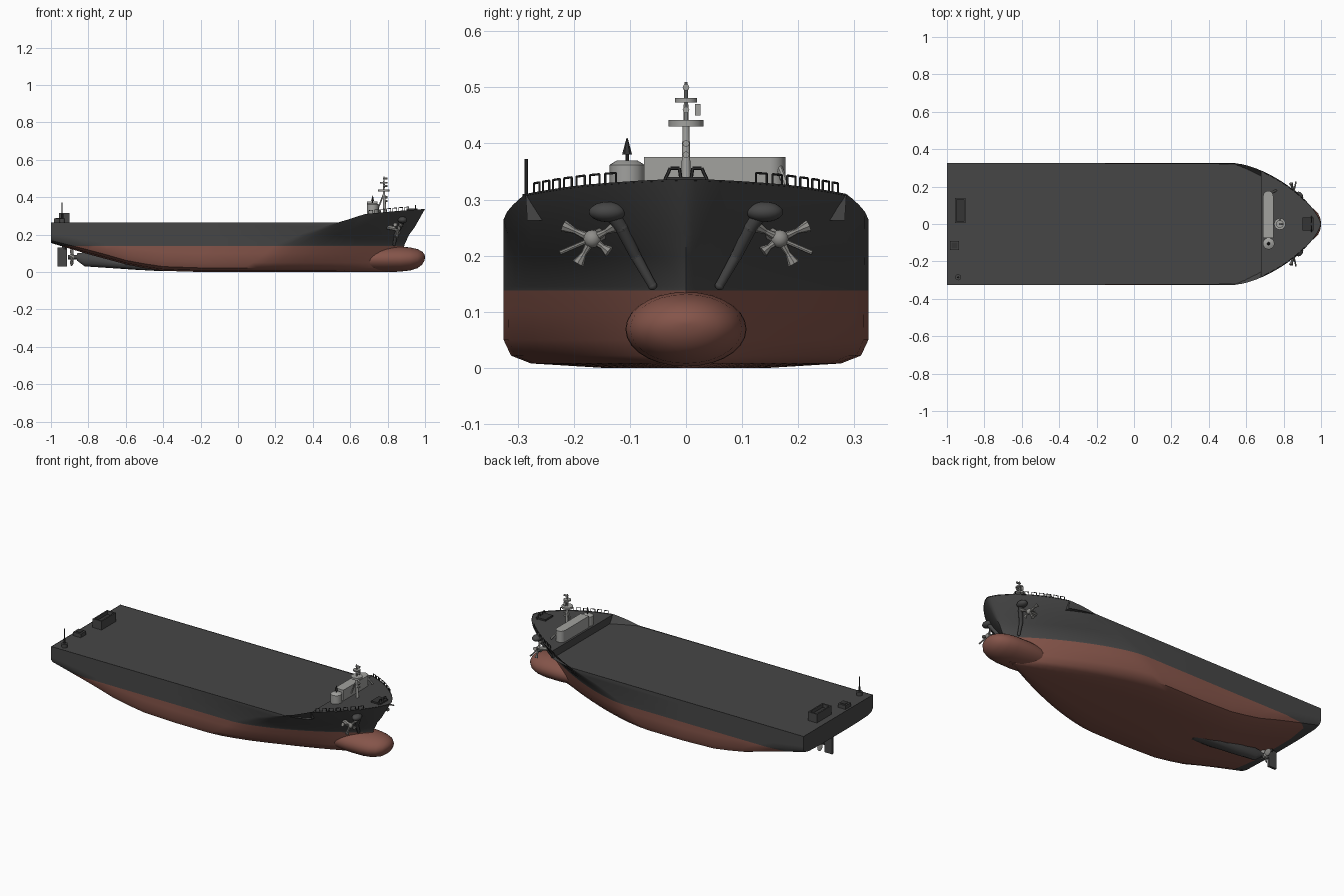
import bpy, bmesh, math
from mathutils import Vector, Matrix

if "Cube" in bpy.data.objects:
    bpy.data.objects.remove(bpy.data.objects["Cube"])


def material(name, rgb):
    m = bpy.data.materials.new(name)
    m.diffuse_color = (*rgb, 1)
    m.use_nodes = True
    m.node_tree.nodes["Principled BSDF"].inputs["Base Color"].default_value = m.diffuse_color
    return m


BLACK = material("hull_black", (0.062, 0.062, 0.062))
RED = material("antifouling_red", (0.235, 0.09, 0.068))
GREY = material("light_grey", (0.36, 0.36, 0.345))
STEEL = material("anchor_grey", (0.27, 0.265, 0.25))
DARK = material("dark_fittings", (0.035, 0.035, 0.035))


# ---- helpers ----
def finish(bm, name, mats, angle=35):
    me = bpy.data.meshes.new(name)
    bm.to_mesh(me)
    bm.free()
    for m in mats:
        me.materials.append(m)
    ob = bpy.data.objects.new(name, me)
    bpy.context.collection.objects.link(ob)
    bpy.ops.object.select_all(action='DESELECT')
    ob.select_set(True)
    bpy.context.view_layer.objects.active = ob
    bpy.ops.object.shade_smooth_by_angle(angle=math.radians(angle))
    return ob


def box(bm, x0, x1, y0, y1, z0, z1):
    mat = Matrix.Translation(((x0 + x1) / 2, (y0 + y1) / 2, (z0 + z1) / 2))
    bmesh.ops.create_cube(bm, size=1, matrix=mat @ Matrix.Diagonal((x1 - x0, y1 - y0, z1 - z0, 1)))


def rod(bm, p, q, r0, r1=None, n=8):
    p, q = Vector(p), Vector(q)
    d = q - p
    mat = Matrix.Translation((p + q) / 2) @ d.to_track_quat('Z', 'Y').to_matrix().to_4x4()
    bmesh.ops.create_cone(bm, cap_ends=True, segments=n, radius1=r0,
                          radius2=r0 if r1 is None else r1, depth=d.length, matrix=mat)


def path(bm, pts, r):
    for a, b in zip(pts, pts[1:]):
        rod(bm, a, b, r, n=6)


def ball(bm, c, s, n=12):
    bmesh.ops.create_uvsphere(bm, u_segments=n * 2, v_segments=n, radius=1,
                              matrix=Matrix.Translation(c) @ Matrix.Diagonal((*s, 1)))


def interp(x, pts):
    if x <= pts[0][0]:
        return pts[0][1]
    for (a, u), (b, v) in zip(pts, pts[1:]):
        if x <= b:
            return u + (v - u) * (x - a) / (b - a)
    return pts[-1][1]


def loft_rings(bm, rings):
    rows = [[bm.verts.new(p) for p in r] for r in rings]
    n = len(rows[0])
    for a, b in zip(rows, rows[1:]):
        for k in range(n):
            bm.faces.new((a[k], a[(k + 1) % n], b[(k + 1) % n], b[k]))
    bm.faces.new(rows[0])
    bm.faces.new(rows[-1])
    bmesh.ops.recalc_face_normals(bm, faces=bm.faces)


# ---- hull form ----
BEAM, DECK, WATER, STEP = 0.325, 0.265, 0.138, 0.68
KEEL = [(-1, .155), (-.9, .125), (-.8, .095), (-.55, .027), (-.4, .006), (-.2, 0)]
BILGE = [(-1, .185), (-.76, .14), (-.6, .09), (-.4, .058), (-.2, .05)]
SHEER = [(.54, DECK), (STEP, .31), (.85, .326), (1, .337)]
# each waterline: breadth factor, height, start of taper, stem position, fullness
LINES = [(0, 0, 0, .85, 1), (.45, 0, 0, .85, 1), (.85, .008, 0, .85, 1), (.96, .022, .03, .86, 1),
         (1, .05, .08, .87, 1), (1, .1, .15, .88, .95), (1, .145, .2, .89, .92),
         (1, .2, .33, .915, .85), (1, .24, .45, .945, .78), (1, DECK, .54, 1, .7)]
AFT = [-1, -.9, -.8, -.7, -.6, -.5, -.4, -.2]
BOW = sorted([1 - (1 - k / 18) ** 1.6 for k in range(19)] + [(STEP - .54) / .46])


def hull_point(line, i):
    f, z, xs, xe, full = line
    if i < len(AFT):
        x = AFT[i]
        zk, zb = interp(x, KEEL), interp(x, BILGE)
        if z <= .05:
            z = zk + z / .05 * (zb - zk)
        else:
            z = zb + (z - .05) / (DECK - .05) * (DECK - zb)
        return x, BEAM * f, z
    t = BOW[i - len(AFT)]
    x = xs + (xe - xs) * t
    y = BEAM * f * max(0, 1 - t ** 1.5) ** full
    return x, y, interp(x, SHEER) if z == DECK else z


def edge(x):
    return BEAM * (1 - max(0, (x - .54) / .46) ** 1.5) ** .7


# hull shell, split at the waterline into red and black
bm = bmesh.new()
grid = []
for i in range(len(AFT) + len(BOW)):
    half = [hull_point(l, i) for l in LINES]
    sec = [(x, -y, z) for x, y, z in reversed(half[1:])] + half
    grid.append([bm.verts.new(p) for p in sec])
for a, b in zip(grid, grid[1:]):
    for j in range(len(a) - 1):
        bm.faces.new((a[j], a[j + 1], b[j + 1], b[j]))
bm.faces.new(list(reversed(grid[0])))
bmesh.ops.remove_doubles(bm, verts=bm.verts, dist=1e-5)
bmesh.ops.bisect_plane(bm, geom=bm.verts[:] + bm.edges[:] + bm.faces[:],
                       plane_co=(0, 0, WATER), plane_no=(0, 0, 1))
for f in bm.faces:
    f.material_index = int(f.calc_center_median().z < WATER)
finish(bm, "hull", [BLACK, RED])

# main deck, forecastle step and forecastle deck
bm = bmesh.new()
top = [hull_point(LINES[-1], i) for i in range(len(AFT) + len(BOW))]
strip = [(x, y * (.99 if x > .53 else 1), DECK - .002) for x, y, z in top if x <= STEP + 1e-4]
strip += [(x, y, z - .003) for x, y, z in top if x >= STEP - 1e-4]
pairs = [(bm.verts.new((x, -y, z)), bm.verts.new((x, y, z))) for x, y, z in strip]
for a, b in zip(pairs, pairs[1:]):
    bm.faces.new((a[0], b[0], b[1], a[1]))
finish(bm, "decks", [BLACK])

# bulbous bow
bm = bmesh.new()
BULB = [(.42, .15), (.5, .45), (.6, .76), (.7, .94), (.78, 1), (.87, .99), (.92, .92),
        (.96, .76), (.985, .52), (.996, .27), (1, .06)]
loft_rings(bm, [[(x, .108 * r * math.cos(a), .069 + .012 * max(0, x - .8) / .2 * (1 - r) + .067 * r * math.sin(a))
                 for a in (k * math.tau / 28 for k in range(28))] for x, r in BULB])
finish(bm, "bulbous_bow", [RED], 60)

# skeg with shaft tube
bm = bmesh.new()
SKEG = [(-.86, .012, .06, .1), (-.82, .018, .03, .105), (-.7, .03, .022, .085),
        (-.55, .035, .012, .05), (-.4, .02, .004, .02)]
loft_rings(bm, [[(x, w * math.cos(a), (lo + hi) / 2 + (hi - lo) / 2 * math.sin(a))
                 for a in (k * math.tau / 12 for k in range(12))] for x, w, lo, hi in SKEG])
rod(bm, (-.91, 0, .08), (-.84, 0, .08), .012, n=12)
finish(bm, "skeg", [BLACK])

# propeller
bm = bmesh.new()
ball(bm, (-.888, 0, .08), (.022, .014, .014), 8)
for k in range(4):
    m = Matrix.Translation((-.888, 0, .08)) @ Matrix.Rotation(k * math.pi / 2 + .4, 4, 'X')
    m = m @ Matrix.Translation((0, 0, .028)) @ Matrix.Rotation(.7, 4, 'Z') @ Matrix.Diagonal((.003, .015, .024, 1))
    bmesh.ops.create_uvsphere(bm, u_segments=12, v_segments=8, radius=1, matrix=m)
finish(bm, "propeller", [STEEL])

# rudder
bm = bmesh.new()
box(bm, -.965, -.915, -.007, .007, .028, .13)
rod(bm, (-.93, 0, .12), (-.93, 0, .17), .012)
finish(bm, "rudder", [BLACK])

# forecastle house and round locker
bm = bmesh.new()
box(bm, .69, .745, -.075, .15, .30, .376)
rod(bm, (.7175, .15, .305), (.7175, .15, .376), .027, n=16)
rod(bm, (.73, .165, .36), (.76, .18, .32), .006)
rod(bm, (.72, -.105, .3), (.72, -.105, .362), .031, n=20)
rod(bm, (.72, -.105, .362), (.72, -.105, .37), .031, .018, n=20)
finish(bm, "forecastle_house", [GREY])

# pennant-shaped vent on the locker
bm = bmesh.new()
rod(bm, (.72, -.105, .365), (.72, -.105, .385), .003)
rod(bm, (.72, -.105, .38), (.72, -.105, .41), .009, .001, n=6)
finish(bm, "locker_vent", [DARK])

# foremast with platforms
bm = bmesh.new()
rod(bm, (.785, 0, .315), (.78, 0, .43), .009, .006, n=12)
rod(bm, (.78, 0, .43), (.78, 0, .51), .005, .003, n=10)
rod(bm, (.745, 0, .33), (.78, 0, .42), .004)
rod(bm, (.78, 0, .43), (.78, 0, .442), .031, n=16)
rod(bm, (.78, 0, .473), (.78, 0, .481), .02, n=16)
for z in (.38, .4, .46, .5):
    rod(bm, (.776, 0, z), (.8, 0, z), .006)
box(bm, .775, .787, .016, .026, .45, .47)
finish(bm, "foremast", [GREY])

# deck-edge railing frames and fairlead at the bow
bm = bmesh.new()
for s in (1, -1):
    for k in range(7):
        x0 = .70 + k * .032
        e = [(x, s * (edge(x) - .006), interp(x, SHEER)) for x in (x0, x0 + .02)]
        path(bm, [e[0], (*e[0][:2], e[0][2] + .017), (*e[1][:2], e[1][2] + .017), e[1]], .002)
    path(bm, [(.95, s * .04, .33), (.95, s * .028, .356), (.95, s * .012, .356), (.95, s * .008, .33)], .003)
box(bm, .9, .96, -.035, .035, .33, .34)
finish(bm, "railings", [DARK])

# anchors, hawse pipes and chain ridges on both sides
anchors, ridges = bmesh.new(), bmesh.new()
ARMS = [(.84, .218, .253), (.85, .192, .186), (.87, .126, .252), (.86, .137, .207)]
for s in (1, -1):
    c = Vector((.853, s * .167, .23))
    ball(anchors, c, (.016, .016, .016), 8)
    rod(anchors, (.80, s * .15, .24), c, .012)
    for x, y, z in ARMS:
        tip = Vector((x, s * y, z))
        mid = c.lerp(tip, .6)
        rod(anchors, c, mid, .009, .005)
        rod(anchors, mid, tip, .005, .011)
    rod(anchors, c, (.866, s * .225, .205), .004)
    ridge = [(.885, s * .14, .285), (.87, s * .115, .25), (.845, s * .09, .2), (.835, s * .06, .147)]
    for k, (a, b) in enumerate(zip(ridge, ridge[1:])):
        rod(ridges, a, b, .014 - k * .002, .012 - k * .002, n=12)
        ball(ridges, b, [.0125 - k * .002] * 3, 6)
    ball(ridges, (.88, s * .14, .278), (.025, .033, .018), 10)
finish(anchors, "anchors", [STEEL])
finish(ridges, "hawse_pipes", [BLACK])

# stern deck fittings: open casing, small hatch, pole
bm = bmesh.new()
for y0, y1 in ((.005, .013), (.132, .14)):
    box(bm, -.958, -.9, y0, y1, .262, .315)
for x0, x1 in ((-.958, -.95), (-.908, -.9)):
    box(bm, x0, x1, .005, .14, .262, .315)
box(bm, -.985, -.935, -.14, -.09, .262, .285)
rod(bm, (-.94, -.285, .262), (-.94, -.285, .285), .016, n=16)
finish(bm, "stern_fittings", [BLACK])

bm = bmesh.new()
box(bm, -.95, -.908, .013, .132, .262, .295)
box(bm, -.975, -.945, -.13, -.1, .284, .288)
rod(bm, (-.94, -.285, .28), (-.94, -.285, .372), .003)
rod(bm, (-.94, -.285, .28), (-.94, -.285, .31), .006)
finish(bm, "stern_details", [DARK])
